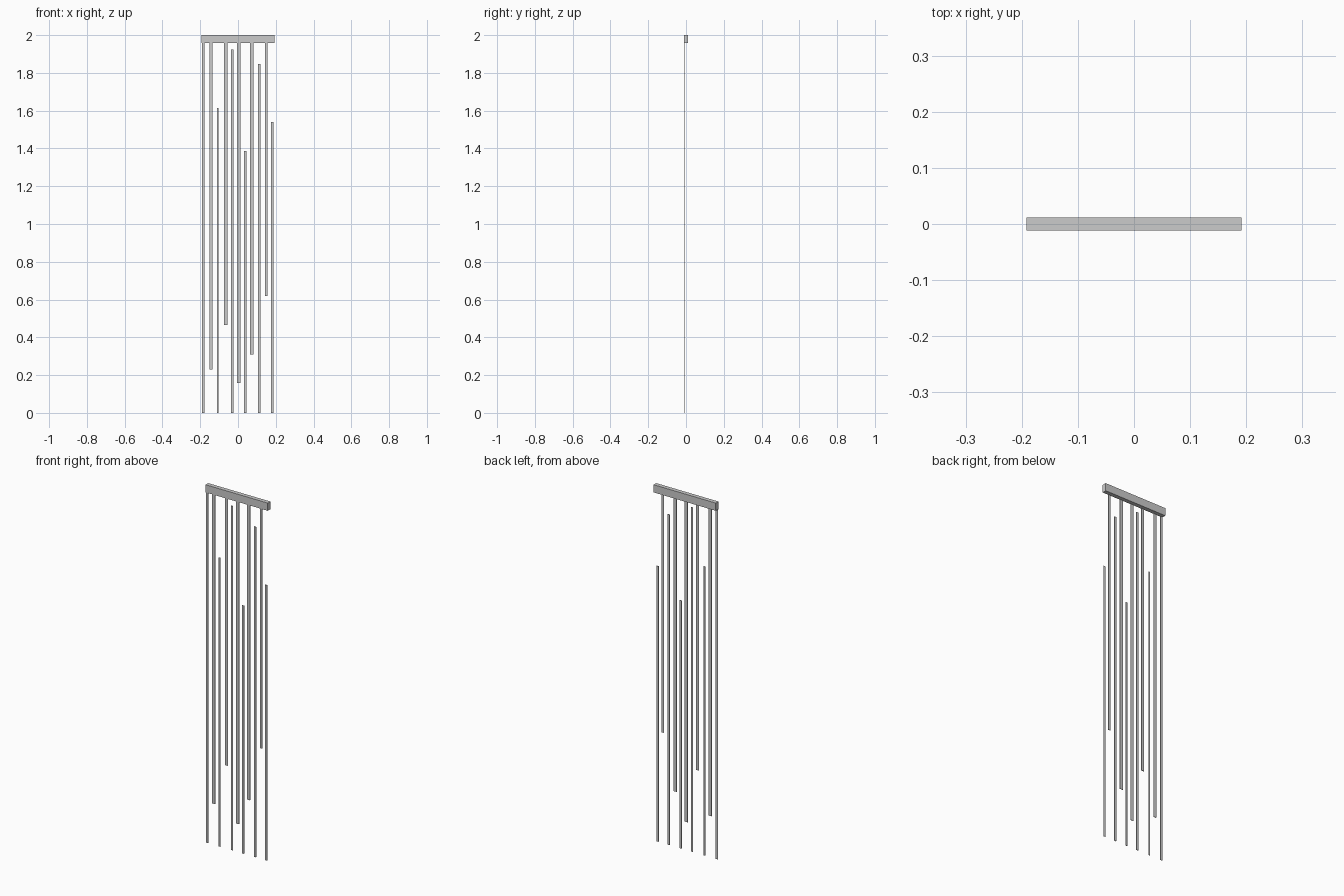
import bpy, bmesh

if "Cube" in bpy.data.objects:
    bpy.data.objects.remove(bpy.data.objects["Cube"])


def box(name, x0, x1, y0, y1, z0, z1):
    """Axis-aligned box between the given limits."""
    bm = bmesh.new()
    bmesh.ops.create_cube(bm, size=1)
    bmesh.ops.scale(bm, vec=(x1 - x0, y1 - y0, z1 - z0), verts=bm.verts)
    bmesh.ops.translate(bm, vec=((x0 + x1) / 2, (y0 + y1) / 2, (z0 + z1) / 2),
                        verts=bm.verts)
    mesh = bpy.data.meshes.new(name)
    bm.to_mesh(mesh)
    bm.free()
    obj = bpy.data.objects.new(name, mesh)
    bpy.context.collection.objects.link(obj)
    return obj


def strip(name, x, width, z0, z1):
    """Thin vertical slat flush with the front of the rail."""
    return box(name, x - width / 2, x + width / 2, -0.0117, -0.0087, z0, z1)


# Top rail
RAIL_BOTTOM = 1.957
box("top_rail", -0.192, 0.192, -0.0117, 0.0117, RAIL_BOTTOM, 2)

# Full-height strip at the left edge
strip("full_strip", -0.184, 0.013, 0, RAIL_BOTTOM)

# Strips hanging from the rail: x, width, lower end
hanging = [(-0.143, 0.017, 0.23), (-0.064, 0.018, 0.465), (0.005, 0.018, 0.157),
           (0.073, 0.018, 0.309), (0.15, 0.014, 0.618)]
for i, (x, w, z) in enumerate(hanging, 1):
    strip(f"hanging_strip_{i}", x, w, z, RAIL_BOTTOM)

# Strips rising from the floor: x, width, upper end
rising = [(-0.107, 0.01, 1.615), (-0.03, 0.012, 1.925), (0.039, 0.012, 1.386),
          (0.113, 0.012, 1.847), (0.182, 0.012, 1.54)]
for i, (x, w, z) in enumerate(rising, 1):
    strip(f"rising_strip_{i}", x, w, 0, z)
